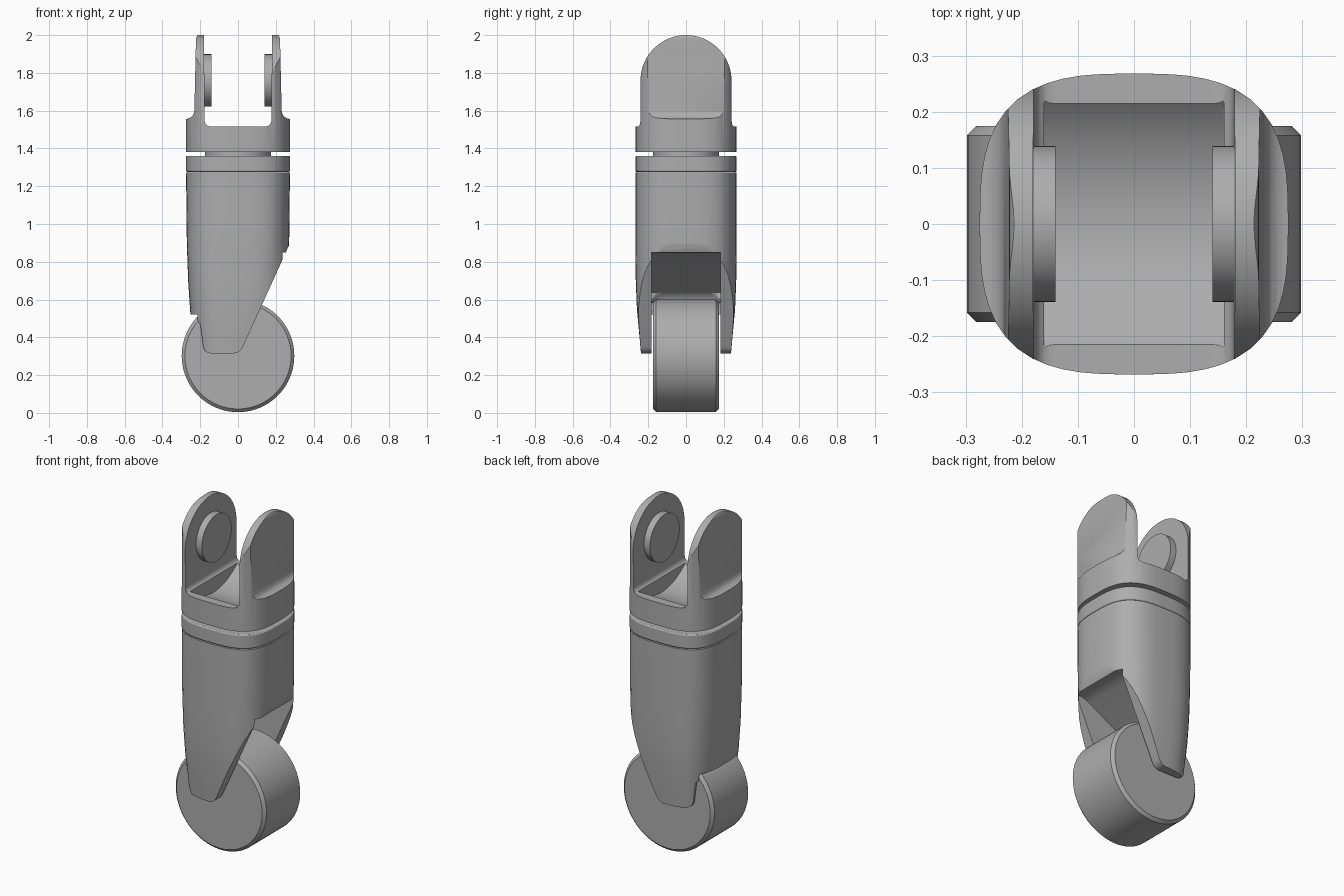
import bpy, bmesh, math
from mathutils import Vector

if "Cube" in bpy.data.objects:
    bpy.data.objects.remove(bpy.data.objects["Cube"], do_unlink=True)

metal = bpy.data.materials.new("grey_metal")
metal.use_nodes = True
GREY = (0.42, 0.42, 0.42, 1)
metal.diffuse_color = GREY
metal.node_tree.nodes["Principled BSDF"].inputs["Base Color"].default_value = GREY


def finish(name, bm):
    bmesh.ops.recalc_face_normals(bm, faces=bm.faces)
    mesh = bpy.data.meshes.new(name)
    bm.to_mesh(mesh)
    bm.free()
    obj = bpy.data.objects.new(name, mesh)
    bpy.context.collection.objects.link(obj)
    mesh.materials.append(metal)
    return obj


def select(obj):
    bpy.ops.object.select_all(action='DESELECT')
    obj.select_set(True)
    bpy.context.view_layer.objects.active = obj


def smooth(obj, angle=35):
    select(obj)
    bpy.ops.object.shade_smooth_by_angle(angle=math.radians(angle))


def fillet(points, steps=6):
    """Round the corners of a closed 2D outline given as (u, v, radius)."""
    out = []
    for i, (u, v, r) in enumerate(points):
        p = Vector((u, v))
        a = (Vector(points[i - 1][:2]) - p).normalized()
        b = (Vector(points[(i + 1) % len(points)][:2]) - p).normalized()
        if r == 0:
            out.append(p)
            continue
        d = r / math.tan(a.angle(b) / 2)
        for k in range(steps + 1):
            t = k / steps
            out.append(p + a * d * (1 - t) ** 2 + b * d * t ** 2)
    return out


def extrude(name, outline, half, axis='y', round_sides=0):
    """Extrude an outline in the xz plane along y, or in yz along x."""
    bm = bmesh.new()
    place = (lambda u, v, w: (u, w, v)) if axis == 'y' else (lambda u, v, w: (w, u, v))
    rings = [[bm.verts.new(place(p.x, p.y, w)) for p in outline] for w in (-half, half)]
    caps = [bm.faces.new(r) for r in rings]
    n = len(outline)
    for i in range(n):
        j = (i + 1) % n
        bm.faces.new((rings[0][i], rings[0][j], rings[1][j], rings[1][i]))
    if round_sides:
        edges = [e for f in caps for e in f.edges]
        bmesh.ops.bevel(bm, geom=edges, offset=round_sides, segments=6,
                        profile=0.5, affect='EDGES')
    return finish(name, bm)


def column(name, levels, sides=64, power=3.0):
    """Loft soft-cornered square sections given as (z, half_x, half_y)."""
    bm = bmesh.new()
    rings = []
    for z, hx, hy in levels:
        ring = []
        for i in range(sides):
            a = math.tau * (i + 0.5) / sides
            c, s = math.cos(a), math.sin(a)
            k = (abs(c) ** power + abs(s) ** power) ** (-1 / power)
            ring.append(bm.verts.new((hx * c * k, hy * s * k, z)))
        rings.append(ring)
    for lo, hi in zip(rings, rings[1:]):
        for i in range(sides):
            j = (i + 1) % sides
            bm.faces.new((lo[i], lo[j], hi[j], hi[i]))
    bm.faces.new(rings[0])
    bm.faces.new(rings[-1])
    return finish(name, bm)


def disc(name, radius, depth, centre, axis, bevel=0, sides=64):
    bpy.ops.mesh.primitive_cylinder_add(vertices=sides, radius=radius, depth=depth, location=centre)
    obj = bpy.context.object
    obj.name = name
    obj.data.materials.append(metal)
    if axis == 'x':
        obj.rotation_euler.y = math.pi / 2
    elif axis == 'y':
        obj.rotation_euler.x = math.pi / 2
    if bevel:
        mod = obj.modifiers.new("edge", 'BEVEL')
        mod.width, mod.segments = bevel, 1
    return obj


def combine(obj, tool, operation):
    mod = obj.modifiers.new("cut", 'BOOLEAN')
    mod.operation, mod.object, mod.solver = operation, tool, 'EXACT'
    select(obj)
    bpy.ops.object.modifier_apply(modifier=mod.name)
    bpy.data.objects.remove(tool, do_unlink=True)


def soften(obj, width, segments=3):
    mod = obj.modifiers.new("soft_edges", 'BEVEL')
    mod.width, mod.segments = width, segments
    mod.angle_limit = math.radians(38)


# Wheel
smooth(disc("wheel", 0.298, 0.35, (0, 0, 0.302), 'y', bevel=0.017, sides=96))

# Fork housing: tapered column trimmed to the side outline
fork = column("fork", [(0.2, 0.228, 0.228), (0.4, 0.242, 0.246), (0.55, 0.254, 0.260),
                       (0.7, 0.264, 0.266), (0.9, 0.271, 0.268), (1.272, 0.275, 0.268)])
side_outline = fillet([(-0.5, 1.4, 0), (0.5, 1.4, 0), (0.5, 1.393, 0), (0.01, 0.315, 0.06),
                       (-0.18, 0.315, 0.045), (-0.2, 0.475, 0.03), (-0.5, 0.63, 0)])
combine(fork, extrude("side_trim", side_outline, 0.5), 'INTERSECT')
# Wheel arch hollowed out of the housing
arch = fillet([(0.5, 0.85, 0), (0.2, 0.85, 0.2), (-0.215, 0.62, 0.1),
               (-0.225, 0.1, 0), (0.5, 0.1, 0)])
combine(fork, extrude("arch_cut", arch, 0.183, round_sides=0.06), 'DIFFERENCE')
# Open the gap between the legs below the rear wall
gap = fillet([(-0.5, 0.52, 0), (0.1, 0.52, 0), (0.1, 0.1, 0), (-0.5, 0.1, 0)])
combine(fork, extrude("gap_cut", gap, 0.183), 'DIFFERENCE')
soften(fork, 0.012)
smooth(fork)

# Collar and swivel neck
collar = column("collar", [(1.276, 0.275, 0.268), (1.36, 0.275, 0.268)])
soften(collar, 0.006, 2)
smooth(collar)
smooth(disc("swivel_neck", 0.175, 0.06, (0, 0, 1.37), 'z'))

# Yoke: column trimmed to a U from the front and an arch from the side
yoke = column("yoke", [(1.38, 0.275, 0.268), (2.1, 0.275, 0.268)])
half_u = [(0.4, 1.3, 0), (0.4, 1.545, 0), (0.232, 1.56, 0.05), (0.222, 2.0, 0.04),
          (0.18, 2.02, 0), (0.177, 1.515, 0.04)]
u_shape = half_u + [(-x, z, r) for x, z, r in reversed(half_u)]
combine(yoke, extrude("u_trim", fillet(u_shape), 0.5), 'INTERSECT')
half_arch = [(0.4, 1.3), (0.4, 1.52), (0.25, 1.52), (0.243, 1.57)]
dome = [Vector((0.241 * math.cos(a), 1.759 + 0.241 * math.sin(a)))
        for a in (math.pi * i / 32 for i in range(33))]
ear_outline = ([Vector(p) for p in half_arch] + dome
               + [Vector((-y, z)) for y, z in reversed(half_arch)])
combine(yoke, extrude("ear_trim", ear_outline, 0.5, axis='x'), 'INTERSECT')
# Curved pocket in the floor of the yoke
scoop = [Vector((0.32 * math.cos(a), 1.752 + 0.32 * math.sin(a)))
         for a in (math.tau * i / 64 for i in range(64))]
combine(yoke, extrude("scoop_cut", scoop, 0.16, axis='x'), 'DIFFERENCE')
soften(yoke, 0.009)
smooth(yoke)

# Pivot pads facing each other inside the yoke
for side, name in ((1, "left_pivot_pad"), (-1, "right_pivot_pad")):
    smooth(disc(name, 0.139, 0.05, (side * 0.165, 0, 1.76), 'x'))
